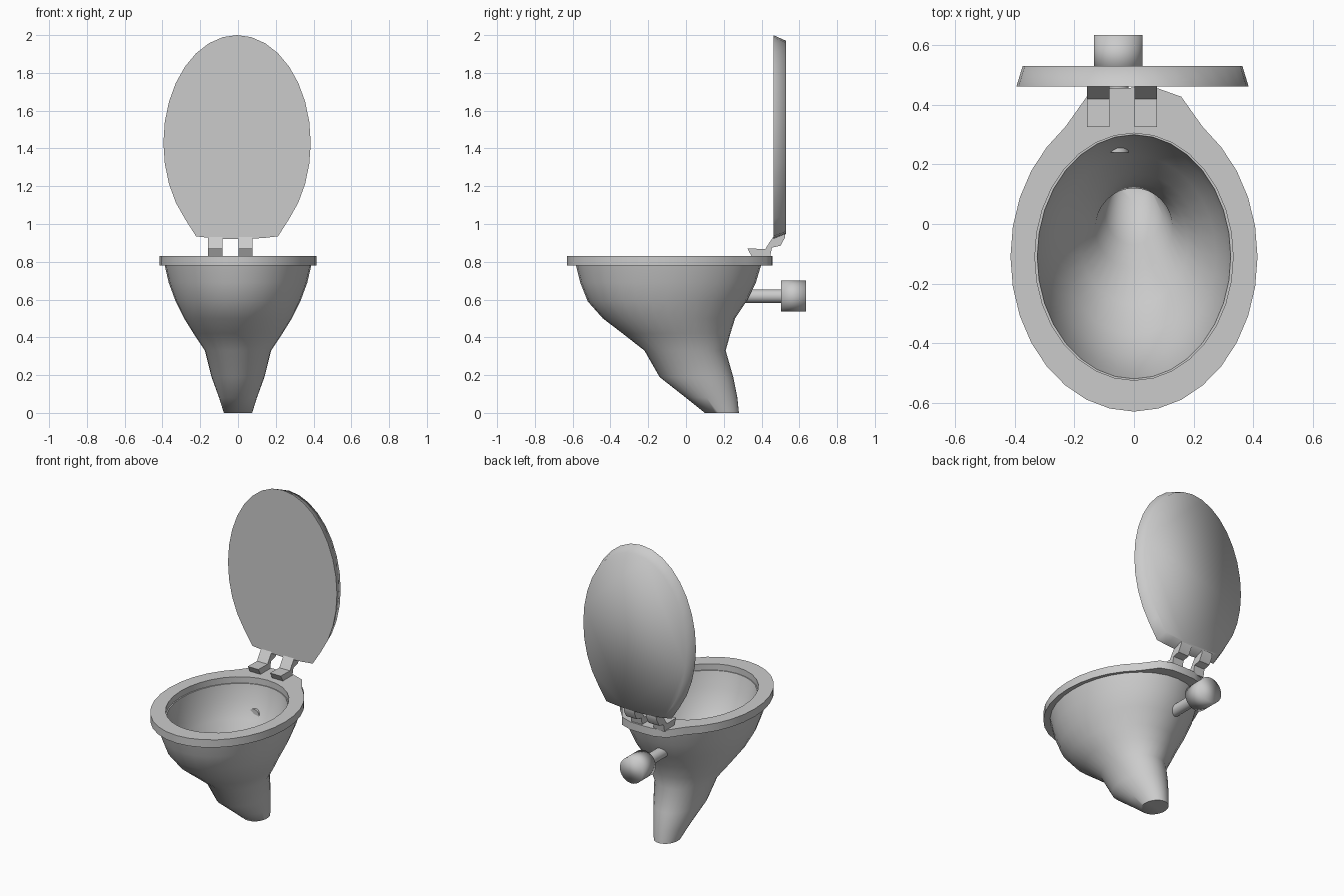
import bpy, bmesh, math

if "Cube" in bpy.data.objects:
    bpy.data.objects.remove(bpy.data.objects["Cube"])

N = 32
ANGLES = [2 * math.pi * i / N for i in range(N)]


def ellipse(z, half_w, front, back):
    cy, ry = (front + back) / 2, (back - front) / 2
    return [(half_w * math.cos(a), cy + ry * math.sin(a), z) for a in ANGLES]


def finish(name, bm, angle):
    bmesh.ops.recalc_face_normals(bm, faces=bm.faces)
    mesh = bpy.data.meshes.new(name)
    bm.to_mesh(mesh)
    bm.free()
    ob = bpy.data.objects.new(name, mesh)
    bpy.context.collection.objects.link(ob)
    bpy.ops.object.select_all(action='DESELECT')
    ob.select_set(True)
    bpy.context.view_layer.objects.active = ob
    bpy.ops.object.shade_smooth_by_angle(angle=math.radians(angle))
    return ob


def loft(name, rings, closed=False, angle=40):
    """Skin a stack of rings; cap the ends, or join last to first."""
    bm = bmesh.new()
    rows = [[bm.verts.new(p) for p in r] for r in rings]
    pairs = list(zip(rows, rows[1:]))
    if closed:
        pairs.append((rows[-1], rows[0]))
    else:
        bm.faces.new(rows[0])
        bm.faces.new(rows[-1])
    for a, b in pairs:
        n = len(a)
        for i in range(n):
            j = (i + 1) % n
            bm.faces.new((a[i], a[j], b[j], b[i]))
    return finish(name, bm, angle)


# Bowl: outer wall up from the foot, then inner wall down to the drain
outer = [(0, .075, .10, .28), (.08, .10, 0, .272), (.19, .14, -.14, .25),
         (.33, .175, -.22, .21), (.42, .235, -.335, .235), (.5, .285, -.44, .26),
         (.59, .33, -.52, .32), (.69, .367, -.56, .37), (.79, .39, -.585, .40)]
inner = [(.79, .325, -.52, .30), (.69, .31, -.49, .28), (.59, .275, -.44, .23),
         (.5, .23, -.37, .17), (.42, .18, -.27, .14), (.33, .13, -.15, .12),
         (.2, .10, -.07, .17), (.08, .05, .08, .20)]
loft("bowl", [ellipse(*r) for r in outer + inner], angle=60)


# Seat ring: oval with a squared-off tab at the back
def seat_back(x):
    pts = [(0, .458), (.09, .455), (.165, .425), (.235, .32)]
    for (x0, y0), (x1, y1) in zip(pts, pts[1:]):
        if x <= x1:
            return y0 + (y1 - y0) * (x - x0) / (x1 - x0)


def seat_outline(z):
    return [(x, seat_back(abs(x)) if y > 0 and abs(x) < .235 else y, z)
            for x, y, _ in ellipse(z, .415, -.63, .41)]


loft("seat", [seat_outline(.78), seat_outline(.83),
              ellipse(.83, .333, -.525, .305), ellipse(.78, .333, -.525, .305)],
     closed=True)


# Raised lid: upright oval with a nearly straight lower edge, tapered to the back
def lid_outline(y, s):
    ring = []
    for a in ANGLES:
        x, z = .39 * math.cos(a), .57 * math.sin(a)
        if z < 0 and abs(x) < .23:
            z = -.51 + .015 * (x / .22) ** 2
        ring.append((x * s - .005, y, 1.43 + z * s))
    return ring


loft("lid", [lid_outline(.462, 1), lid_outline(.53, .947)], angle=75)

# Two bent hinges joining seat and lid
hinge = [(.35, .825), (.325, .87), (.42, .868), (.44, .90), (.475, .95),
         (.525, .95), (.525, .93), (.50, .885), (.455, .875), (.445, .825)]
for side, x in (("left", -.12), ("right", .04)):
    loft(side + "_hinge", [[(x + d, y, z) for y, z in hinge] for d in (-.038, .038)],
         angle=30)


# Rear water inlet pipe and its wider connector
def tube_ring(y, r):
    return [(-.053 + r * math.cos(a), y, .618 + r * math.sin(a)) for a in ANGLES]


loft("inlet_pipe", [tube_ring(.24, .035), tube_ring(.52, .035)])
loft("inlet_connector", [tube_ring(.502, .082), tube_ring(.635, .082)], angle=95)
